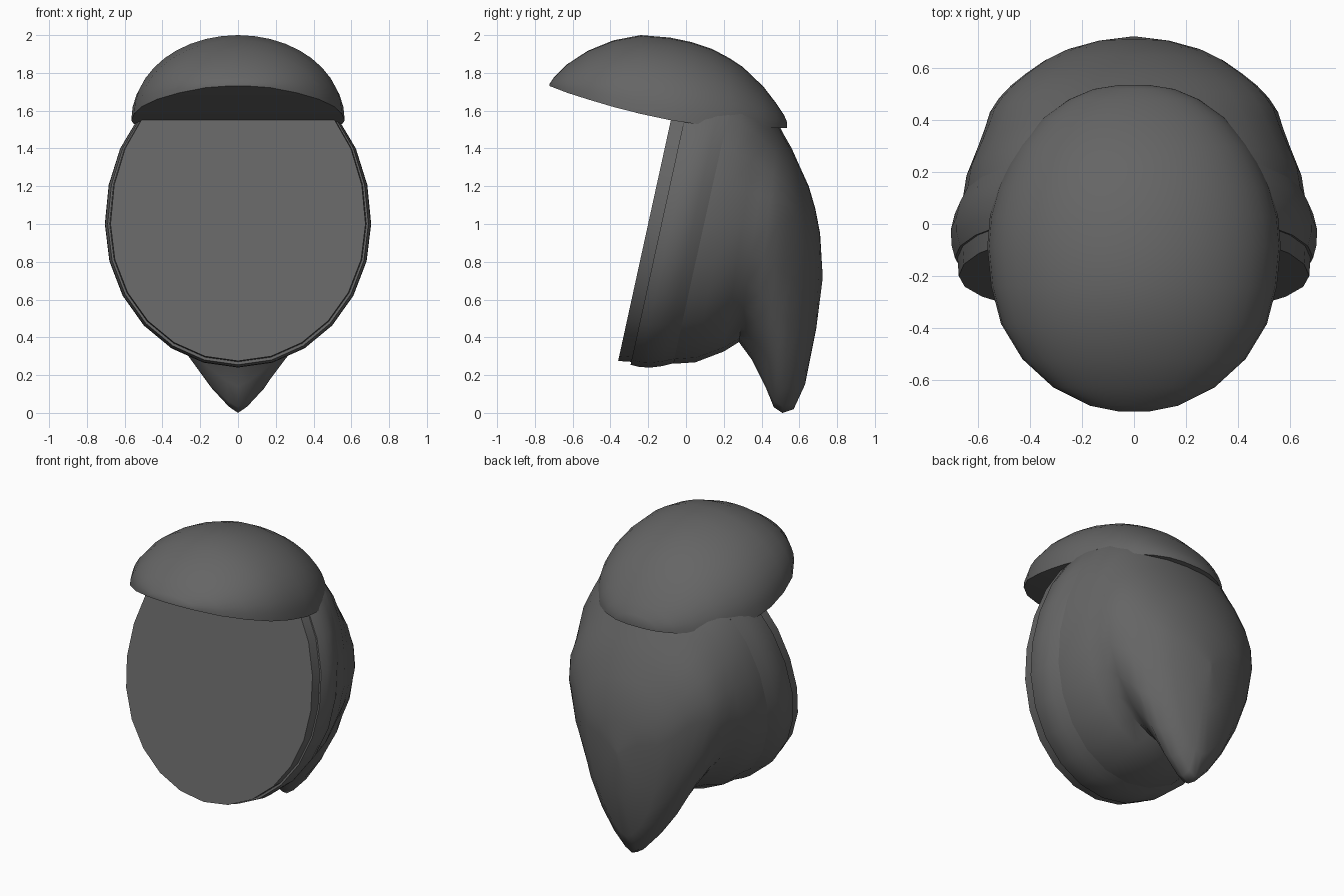
import bpy, bmesh, math

cube = bpy.data.objects.get("Cube")
if cube:
    bpy.data.objects.remove(cube, do_unlink=True)

# One dark grey material for everything
grey = bpy.data.materials.new("dark_grey")
grey.use_nodes = True
colour = (0.13, 0.13, 0.13, 1.0)
grey.diffuse_color = colour
grey.node_tree.nodes["Principled BSDF"].inputs["Base Color"].default_value = colour

SIDES = 24


def loft(name, rings, smooth_angle=50):
    """Skin a list of equal closed rings and close both ends."""
    bm = bmesh.new()
    rows = [[bm.verts.new(p) for p in ring] for ring in rings]
    n = len(rows[0])
    for a, b in zip(rows, rows[1:]):
        for i in range(n):
            j = (i + 1) % n
            bm.faces.new((a[i], a[j], b[j], b[i]))
    bm.faces.new(rows[0][::-1])
    bm.faces.new(rows[-1])
    bmesh.ops.remove_doubles(bm, verts=bm.verts, dist=0.0005)
    bmesh.ops.recalc_face_normals(bm, faces=bm.faces)
    mesh = bpy.data.meshes.new(name)
    bm.to_mesh(mesh)
    bm.free()
    mesh.materials.append(grey)
    obj = bpy.data.objects.new(name, mesh)
    bpy.context.collection.objects.link(obj)
    bpy.ops.object.select_all(action="DESELECT")
    obj.select_set(True)
    bpy.context.view_layer.objects.active = obj
    bpy.ops.object.shade_smooth_by_angle(angle=math.radians(smooth_angle))
    return obj


def egg_ring(top, bottom, width, pinch=1.0, top_power=0.85):
    """Tilted egg outline between a top and a bottom (y, z) point.
    A pinch above 1 narrows the lower half into a teardrop."""
    (yt, zt), (yb, zb) = top, bottom
    zc = min(1.0, zb + 0.74 * (zt - zb))
    ring = []
    for i in range(SIDES):
        a = 2 * math.pi * i / SIDES
        s, c = math.sin(a), math.cos(a)
        z = zc - c * ((zc - zb) if c > 0 else (zt - zc))
        x = width * math.copysign(abs(s) ** (pinch if c > 0 else top_power), s)
        y = yb + (yt - yb) * (z - zb) / (zt - zb)
        ring.append((x, y, z))
    return ring


def slanted_ring(offset, width, bottom):
    """Egg ring parallel to the slanted front face, offset backwards."""
    def y(z):
        return -0.08 + (z - 1.55) * 0.219 + offset
    return egg_ring((y(1.8), 1.8), (y(bottom), bottom), width)


# Flat front plate
loft("front_plate", [slanted_ring(0, 0.675, 0.275), slanted_ring(0.075, 0.68, 0.27)])

# Rounded band behind the plate
loft("middle_band", [slanted_ring(*r) for r in (
    (0.07, 0.69, 0.255), (0.12, 0.703, 0.243), (0.18, 0.705, 0.24),
    (0.24, 0.69, 0.248), (0.305, 0.655, 0.265))])

# Rear shell that draws out into a downward pointed tail:
# top point, bottom point, half width, pinch, top roundness
shell = [slanted_ring(0.295, 0.66, 0.26)]
for top, bottom, width, pinch, power in (
        ((0.33, 1.76), (0.05, 0.268), 0.645, 1.0, 0.85),
        ((0.40, 1.68), (0.20, 0.325), 0.60, 1.0, 0.88),
        ((0.45, 1.60), (0.28, 0.375), 0.575, 1.2, 0.95),
        ((0.49, 1.53), (0.35, 0.28), 0.555, 1.45, 1.0),
        ((0.52, 1.47), (0.42, 0.14), 0.52, 1.6, 1.0),
        ((0.56, 1.40), (0.465, 0.03), 0.475, 1.6, 1.0),
        ((0.60, 1.31), (0.51, 0.0), 0.42, 1.6, 1.0),
        ((0.65, 1.20), (0.57, 0.02), 0.345, 1.5, 1.0),
        ((0.685, 1.08), (0.63, 0.15), 0.26, 1.3, 1.0),
        ((0.71, 0.95), (0.69, 0.45), 0.14, 1.0, 1.0),
        ((0.722, 0.75), (0.722, 0.70), 0.01, 1.0, 1.0)):
    shell.append(egg_ring(top, bottom, width, pinch, power))
loft("rear_shell", shell, 75)

# Domed cap with a curved underside: y, half width, top z, rim z
ARC = 20
dome = []
for y, w, top, rim in (
        (-0.722, 0.06, 1.742, 1.73), (-0.70, 0.17, 1.775, 1.722),
        (-0.63, 0.31, 1.845, 1.695), (-0.52, 0.43, 1.917, 1.66),
        (-0.385, 0.512, 1.972, 1.62), (-0.24, 0.55, 2.0, 1.583),
        (-0.085, 0.565, 1.987, 1.55), (0.03, 0.555, 1.963, 1.533),
        (0.14, 0.525, 1.926, 1.52), (0.23, 0.485, 1.878, 1.512),
        (0.30, 0.445, 1.832, 1.51), (0.41, 0.35, 1.727, 1.508),
        (0.48, 0.25, 1.636, 1.507), (0.52, 0.155, 1.575, 1.507),
        (0.535, 0.06, 1.54, 1.507)):
    dome.append([(w * math.cos(math.pi * i / ARC), y,
                  rim + (top - rim) * math.sin(math.pi * i / ARC))
                 for i in range(ARC + 1)])
loft("domed_cap", dome)
